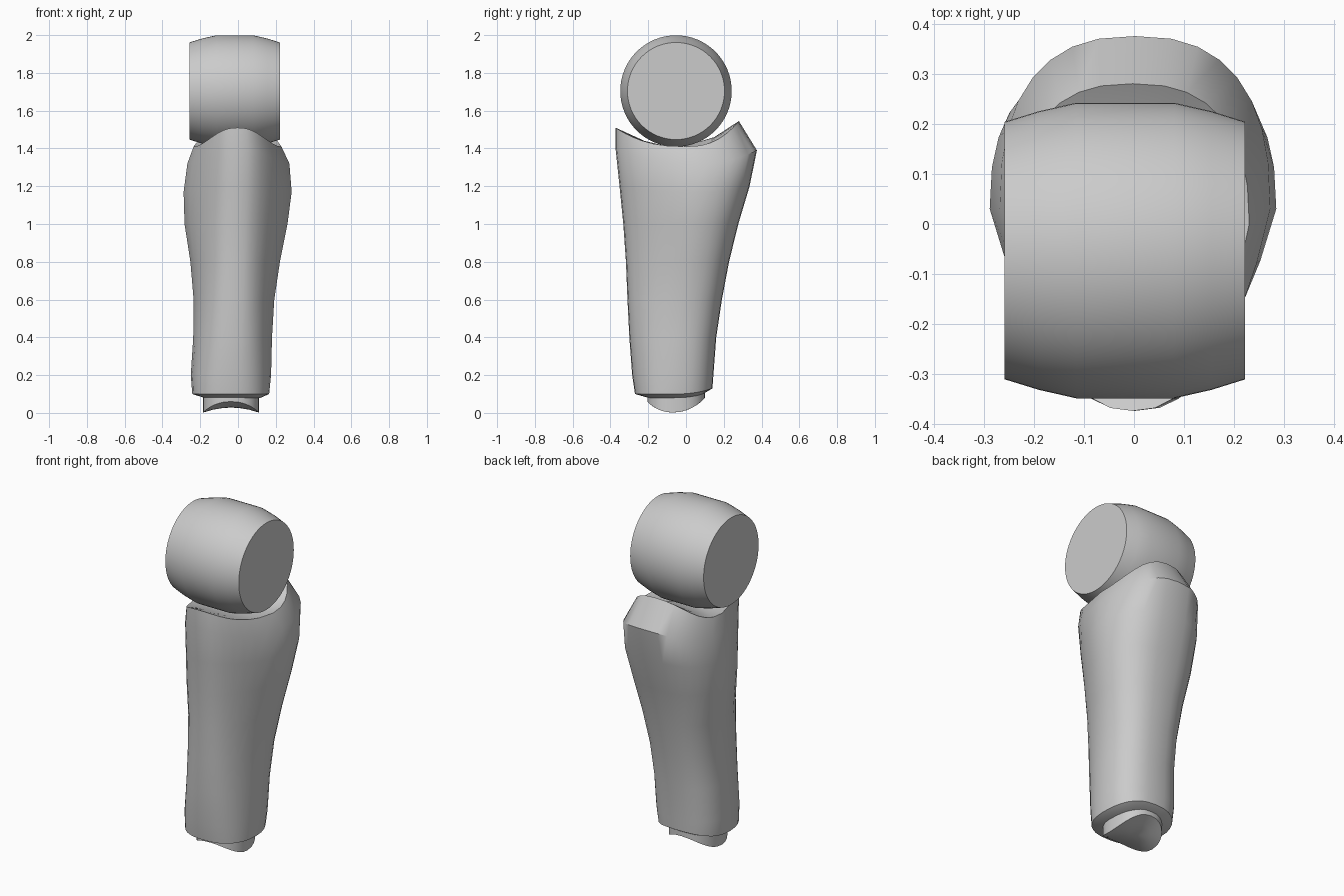
import bpy, bmesh, math

if "Cube" in bpy.data.objects:
    bpy.data.objects.remove(bpy.data.objects["Cube"])

SEG = 32


def spow(v, p):
    return math.copysign(abs(v) ** p, v)


def section(xl, xr, yf, yb, cy, narrow, power=0.8):
    """Egg-shaped outline, narrower toward the front."""
    pts = []
    for i in range(SEG):
        t = 2 * math.pi * i / SEG
        c, s = spow(math.cos(t), power), spow(math.sin(t), power)
        cx = (xl + xr) / 2
        x = cx + c * (xr - xl) / 2 * (1 - narrow * max(0, -s))
        y = cy + s * ((yb - cy) if s > 0 else (cy - yf))
        pts.append((x, y, math.sin(t)))
    return pts


def loft(name, rings, bottom, top, angle):
    """Skin a stack of rings and fan both ends to a point."""
    bm = bmesh.new()
    vs = [[bm.verts.new(p) for p in r] for r in rings]
    for a, b in zip(vs, vs[1:]):
        for i in range(len(a)):
            j = (i + 1) % len(a)
            bm.faces.new((a[i], a[j], b[j], b[i]))
    for ring, tip in ((vs[0], bottom), (vs[-1], top)):
        p = bm.verts.new(tip)
        for i in range(len(ring)):
            bm.faces.new((ring[i], ring[(i + 1) % len(ring)], p))
    bmesh.ops.recalc_face_normals(bm, faces=bm.faces)
    me = bpy.data.meshes.new(name)
    bm.to_mesh(me)
    bm.free()
    ob = bpy.data.objects.new(name, me)
    bpy.context.collection.objects.link(ob)
    bpy.ops.object.select_all(action='DESELECT')
    ob.select_set(True)
    bpy.context.view_layer.objects.active = ob
    bpy.ops.object.shade_smooth_by_angle(angle=math.radians(angle))
    return ob


# Elbow joint: barrel lying along x
BY, BZ = -0.053, 1.704
profile = [(-0.258, 0.257), (-0.19, 0.278), (-0.115, 0.295),
           (0.08, 0.295), (0.155, 0.278), (0.222, 0.257)]
barrel = [[(x, BY + r * math.cos(2 * math.pi * i / 64), BZ + r * math.sin(2 * math.pi * i / 64))
           for i in range(64)] for x, r in profile]
loft("elbow_barrel", barrel, (-0.258, BY, BZ), (0.222, BY, BZ), 35)


# Forearm: levels are z side/front/back, then x left/right, y front/back, mid y, front narrowing
def tilted(zs, zf, zb, *shape):
    return [(x, y, zs + ((zb if s > 0 else zf) - zs) * s * s) for x, y, s in section(*shape)]


levels = [
    (0.08, 0.08, 0.10, -0.18, 0.12, -0.20, 0.09, -0.07, 0.05),
    (0.10, 0.10, 0.13, -0.242, 0.165, -0.27, 0.14, -0.07, 0.05),
    (0.20, 0.20, 0.20, -0.250, 0.175, -0.285, 0.145, -0.06, 0.10),
    (0.40, 0.40, 0.40, -0.237, 0.180, -0.300, 0.160, -0.05, 0.15),
    (0.60, 0.60, 0.60, -0.235, 0.192, -0.310, 0.190, -0.03, 0.20),
    (0.80, 0.80, 0.80, -0.252, 0.222, -0.318, 0.228, 0.00, 0.28),
    (1.00, 1.00, 1.00, -0.283, 0.262, -0.332, 0.277, 0.02, 0.34),
    (1.17, 1.20, 1.20, -0.288, 0.284, -0.352, 0.337, 0.03, 0.36),
    (1.32, 1.40, 1.39, -0.268, 0.272, -0.373, 0.375, 0.03, 0.32),
    (1.41, 1.51, 1.545, -0.235, 0.23, -0.373, 0.28, 0.00, 0.30),
    (1.40, 1.44, 1.46, -0.16, 0.15, -0.22, 0.15, -0.02, 0.20),
]
loft("forearm", [tilted(*lv) for lv in levels], (-0.03, -0.06, 0.08), (0, -0.05, 1.40), 40)


# Wrist peg: short oval stub with a saddle-shaped underside
def saddle(x, y):
    return 0.028 - 0.026 * ((x + 0.037) / 0.147) ** 2 + 0.045 * ((y + 0.07) / 0.16) ** 2


oval = section(-0.185, 0.11, -0.205, 0.10, -0.07, 0.0, 0.85)
under = [[(-0.037 + (x + 0.037) * k, -0.07 + (y + 0.07) * k) for x, y, s in oval] for k in (0.3, 0.65, 1)]
peg = [[(x, y, saddle(x, y)) for x, y in r] for r in under]
peg.append([(x, y, 0.14) for x, y in under[-1]])
loft("wrist_peg", peg, (-0.037, -0.07, 0.028), (-0.037, -0.07, 0.14), 40)
